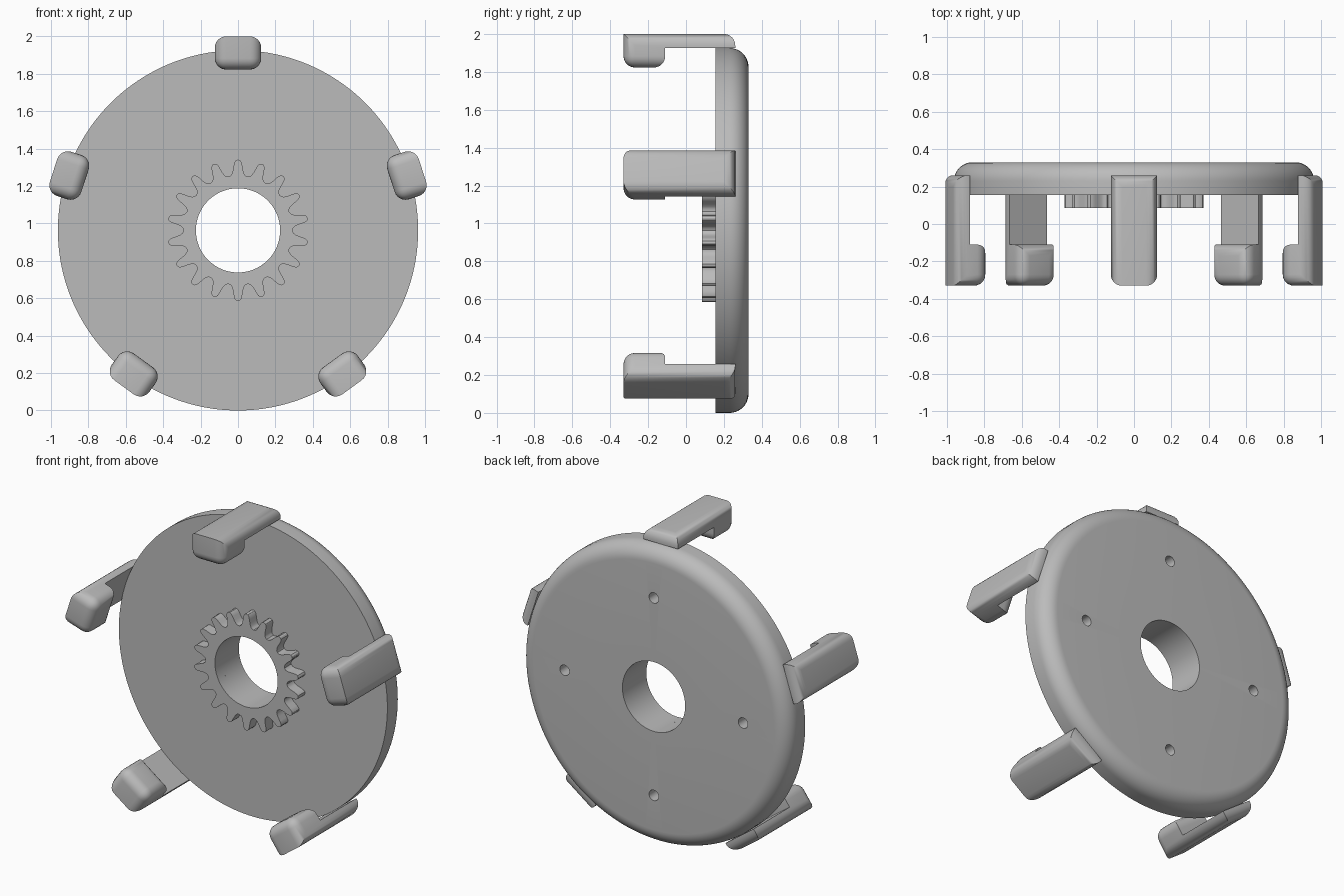
import bpy
import bmesh
from math import sin, cos, pi, radians
from mathutils import Matrix

cube = bpy.data.objects.get("Cube")
if cube:
    bpy.data.objects.remove(cube, do_unlink=True)

CENTRE = 0.963            # height of the axle, also the disc radius
BORE = 0.225
FACE, BACK = 0.155, 0.33  # disc front and back planes

grey = bpy.data.materials.new("light grey")
grey.use_nodes = True
grey.diffuse_color = (0.5, 0.5, 0.5, 1)
grey.node_tree.nodes["Principled BSDF"].inputs["Base Color"].default_value = (0.5, 0.5, 0.5, 1)


def finish(bm, name):
    """Turn a bmesh built around the axle into an object."""
    bmesh.ops.recalc_face_normals(bm, faces=bm.faces)
    bmesh.ops.translate(bm, verts=bm.verts, vec=(0, 0, CENTRE))
    mesh = bpy.data.meshes.new(name)
    bm.to_mesh(mesh)
    bm.free()
    obj = bpy.data.objects.new(name, mesh)
    mesh.materials.append(grey)
    bpy.context.collection.objects.link(obj)
    return obj


def activate(obj):
    bpy.ops.object.select_all(action='DESELECT')
    obj.select_set(True)
    bpy.context.view_layer.objects.active = obj


def smooth(obj):
    activate(obj)
    bpy.ops.object.shade_smooth_by_angle(angle=radians(32))


def ring_surface(profiles):
    """Skin a closed loop of (radius, y) profiles, one per angle."""
    bm = bmesh.new()
    rows = [[bm.verts.new((r * sin(a), y, r * cos(a))) for r, y in prof]
            for a, prof in profiles]
    for i, row in enumerate(rows):
        nxt = rows[(i + 1) % len(rows)]
        for j in range(len(row)):
            k = (j + 1) % len(row)
            bm.faces.new((row[j], row[k], nxt[k], nxt[j]))
    return bm


# Disc with a rounded back rim and a centre bore
ROUND = 0.1
rim = [(CENTRE - ROUND + ROUND * cos(t * pi / 20), BACK - ROUND + ROUND * sin(t * pi / 20))
       for t in range(11)]
section = [(BORE, FACE), (CENTRE, FACE)] + rim + [(BORE, BACK)]
STEPS = 180
disc = finish(ring_surface([(2 * pi * i / STEPS, section) for i in range(STEPS)]), "disc")

# Four blind screw holes in the back
bm = bmesh.new()
for k in range(4):
    a = k * pi / 2
    place = Matrix.Translation((0.64 * sin(a), BACK, 0.64 * cos(a))) @ Matrix.Rotation(pi / 2, 4, 'X')
    bmesh.ops.create_cone(bm, cap_ends=True, segments=32, radius1=0.034,
                          radius2=0.034, depth=0.2, matrix=place)
cutter = finish(bm, "screw_hole_cutter")
cutter.hide_render = True
mod = disc.modifiers.new("screw holes", 'BOOLEAN')
mod.operation = 'DIFFERENCE'
mod.solver = 'EXACT'
mod.object = cutter
activate(disc)
bpy.ops.object.modifier_apply(modifier=mod.name)
bpy.data.objects.remove(cutter, do_unlink=True)
smooth(disc)

# Gear ring on the front, 18 rounded teeth
half = [(0, 0.378), (1.6, 0.375), (2.8, 0.366), (3.7, 0.348), (4.6, 0.325),
        (5.8, 0.307), (7.4, 0.296), (10, 0.291)]
tooth = [(-a, r) for a, r in half[-2:0:-1]] + half
outline = [(radians(20 * n + a), r) for n in range(18) for a, r in tooth]
gear = finish(ring_surface([(a, [(BORE, 0.085), (r, 0.085), (r, FACE + 0.004), (BORE, FACE + 0.004)])
                            for a, r in outline]), "gear_ring")
smooth(gear)

# Five hooked claws around the rim
FRONT, HOOK, END = -0.33, -0.11, 0.26
TOP, UNDER, LOW = 1.037, 0.963, 0.86


def near(a, b):
    return abs(a - b) < 1e-4


def rounded(edge):
    """Which edges of the claw block carry a fillet."""
    a, b = (v.co for v in edge.verts)
    mid = (a + b) / 2
    if near(mid.x, 0):
        return near(mid.z, LOW) or (near(mid.y, END) and near(mid.z, TOP))
    return near(mid.z, TOP) or near(mid.z, LOW) or near(mid.y, FRONT)


for k in range(5):
    bm = bmesh.new()
    shape = [(FRONT, TOP), (END, TOP), (END, UNDER), (HOOK, UNDER), (HOOK, LOW), (FRONT, LOW)]
    side = bm.faces.new([bm.verts.new((-0.124, y, z)) for y, z in shape])
    moved = bmesh.ops.extrude_face_region(bm, geom=[side])["geom"]
    bmesh.ops.translate(bm, vec=(0.248, 0, 0),
                        verts=[v for v in moved if isinstance(v, bmesh.types.BMVert)])
    bmesh.ops.recalc_face_normals(bm, faces=bm.faces)
    bmesh.ops.bevel(bm, geom=[e for e in bm.edges if rounded(e)], offset=0.06,
                    segments=6, profile=0.5, affect='EDGES', clamp_overlap=True)
    bmesh.ops.rotate(bm, verts=bm.verts, cent=(0, 0, 0),
                     matrix=Matrix.Rotation(2 * pi * k / 5, 3, 'Y'))
    smooth(finish(bm, f"claw_{k + 1}"))
